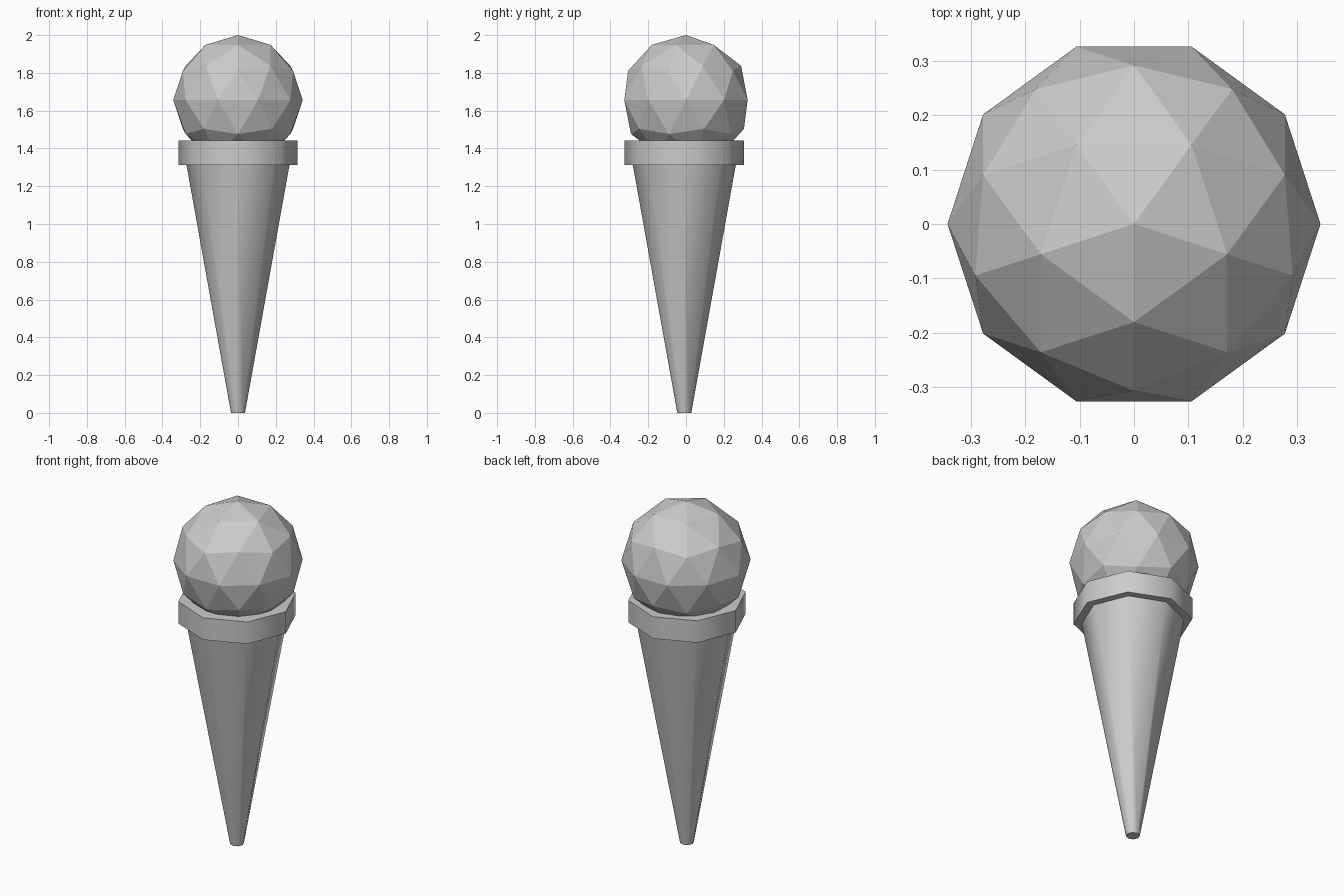
import bpy
import math

cube = bpy.data.objects.get("Cube")
if cube:
    bpy.data.objects.remove(cube, do_unlink=True)

# Single plain grey material
grey = bpy.data.materials.new("plain_grey")
grey.use_nodes = True
colour = (0.6, 0.6, 0.6, 1)
grey.diffuse_color = colour
grey.node_tree.nodes["Principled BSDF"].inputs["Base Color"].default_value = colour

SIDES = 8
AXIS_Y = -0.009  # cone and collar sit slightly forward of the scoop


def tapered(name, bottom_radius, top_radius, z0, z1):
    """Eight-sided capped frustum with soft sides and sharp rims."""
    bpy.ops.mesh.primitive_cone_add(
        vertices=SIDES, radius1=bottom_radius, radius2=top_radius,
        depth=z1 - z0, location=(0, AXIS_Y, (z0 + z1) / 2))
    obj = bpy.context.object
    obj.name = name
    obj.data.materials.append(grey)
    bpy.ops.object.shade_smooth_by_angle(angle=math.radians(60))
    return obj


# Wafer cone and its collar
tapered("wafer_cone", 0.037, 0.274, 0, 1.32)
tapered("cone_collar", 0.316, 0.316, 1.313, 1.441)

# Faceted scoop resting in the collar
RADIUS = 0.343
bpy.ops.mesh.primitive_ico_sphere_add(
    subdivisions=2, radius=RADIUS, location=(0, 0, 2 - RADIUS),
    rotation=(0, 0, -math.pi / 2))
scoop = bpy.context.object
scoop.name = "scoop"
scoop.data.materials.append(grey)
bpy.ops.object.shade_flat()
